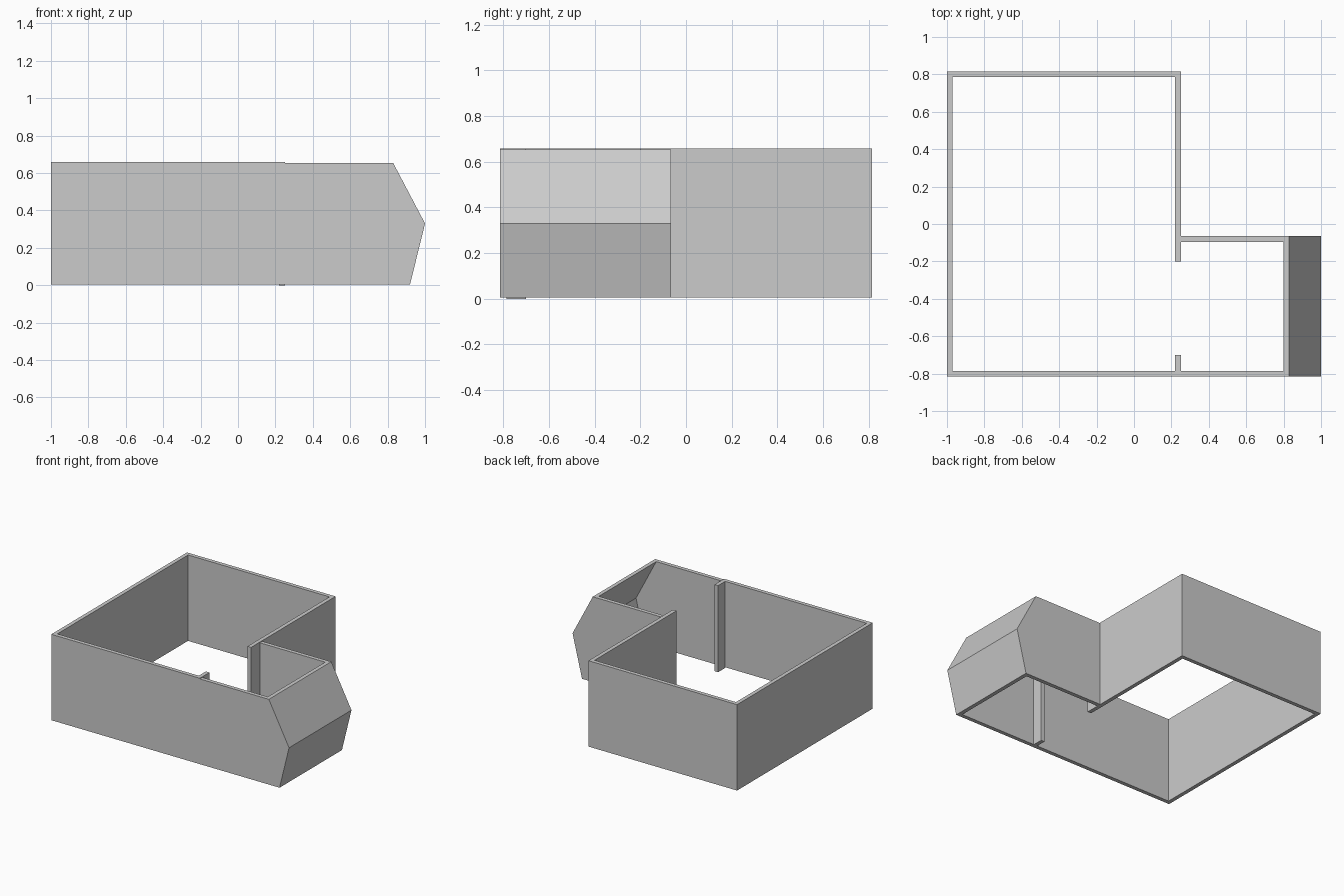
import bpy, bmesh
from mathutils import Vector

if "Cube" in bpy.data.objects:
    bpy.data.objects.remove(bpy.data.objects["Cube"])

T = 0.03            # wall thickness
BASE, TOP = 0.005, 0.658
BAY_TOP = 0.653
BACK = 0.815        # half depth of the plan
BAY_BACK = -0.065   # rear face of the side bay


def extrude_profile(name, profile, y0, y1):
    """Extrude a closed (x, z) outline from y0 to y1."""
    bm = bmesh.new()
    face = bm.faces.new([bm.verts.new((x, y0, z)) for x, z in profile])
    grown = bmesh.ops.extrude_face_region(bm, geom=[face])
    verts = [v for v in grown["geom"] if isinstance(v, bmesh.types.BMVert)]
    bmesh.ops.translate(bm, verts=verts, vec=Vector((0, y1 - y0, 0)))
    bmesh.ops.recalc_face_normals(bm, faces=bm.faces)
    mesh = bpy.data.meshes.new(name)
    bm.to_mesh(mesh)
    bm.free()
    obj = bpy.data.objects.new(name, mesh)
    bpy.context.collection.objects.link(obj)
    return obj


def wall(name, x0, x1, y0, y1, z0=BASE, z1=TOP):
    return extrude_profile(name, [(x0, z0), (x1, z0), (x1, z1), (x0, z1)], y0, y1)


# Bent outline of the bay's outer end, bottom to top
bend = [(0.92, BASE), (1.0, 0.33), (0.83, BAY_TOP)]

# Main room
wall("left_wall", -1.0, -1.0 + T, -BACK + T, BACK - T)
wall("back_wall", -1.0, 0.25, BACK - T, BACK)
wall("partition_wall", 0.22, 0.25, -0.2, BACK - T)
wall("partition_stub", 0.22, 0.25, -BACK + T, -0.7, 0.0)

# Front wall runs the full width and ends in the bent outline
extrude_profile("front_wall",
                [(-1.0, BASE)] + bend + [(0.25, BAY_TOP), (0.25, TOP), (-1.0, TOP)],
                -BACK, -BACK + T)

# Side bay: rear wall and folded end wall
extrude_profile("bay_back_wall", [(0.25, BASE)] + bend + [(0.25, BAY_TOP)],
                BAY_BACK - T, BAY_BACK)
inner = [(x - T, z) for x, z in reversed(bend)]
extrude_profile("bay_end_wall", bend + inner, -BACK + T, BAY_BACK - T)
